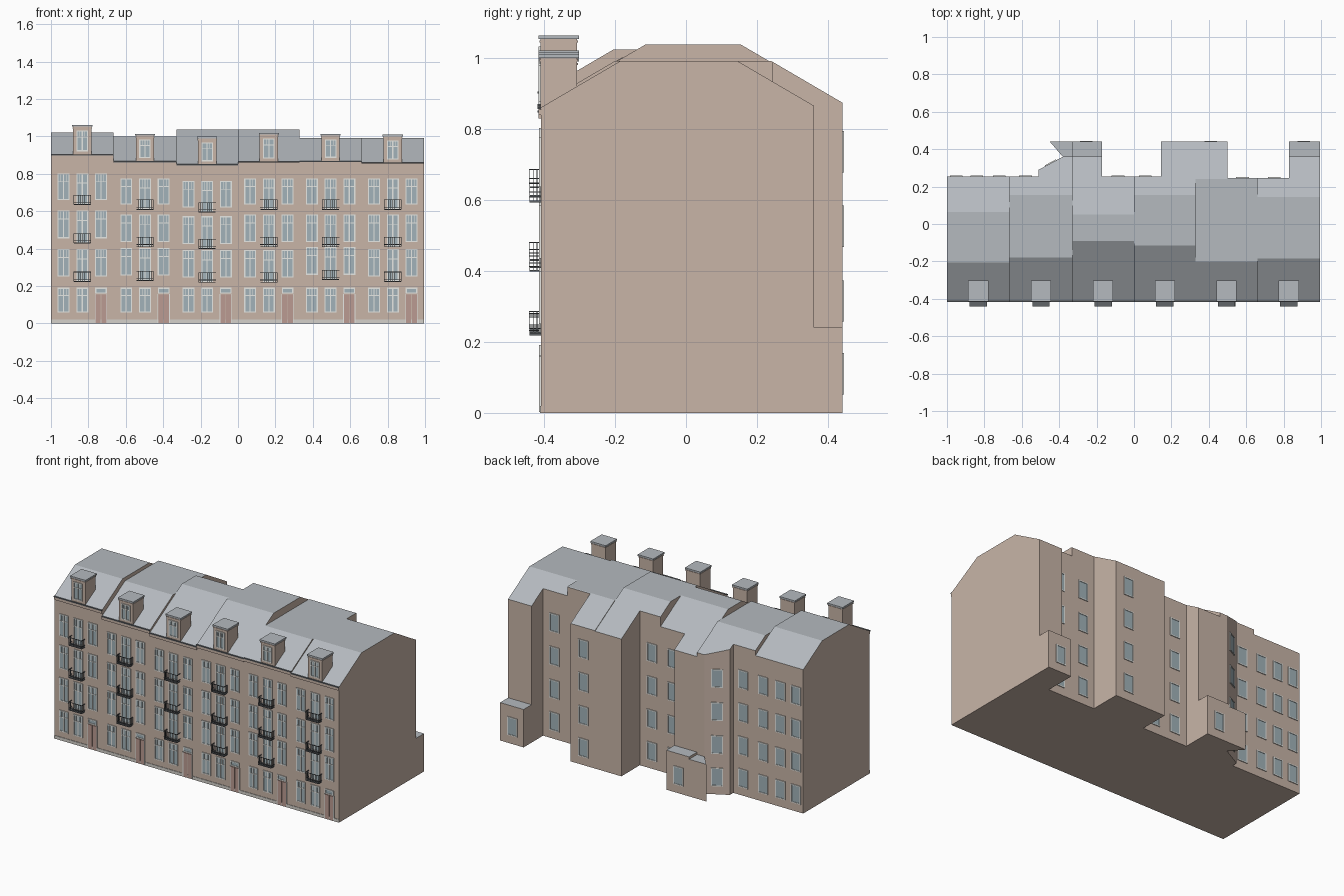
import bpy, bmesh, math
from mathutils import Matrix

if "Cube" in bpy.data.objects:
    bpy.data.objects.remove(bpy.data.objects["Cube"])

def material(name, r, g, b):
    m = bpy.data.materials.new(name)
    m.diffuse_color = (r, g, b, 1)
    m.use_nodes = True
    m.node_tree.nodes["Principled BSDF"].inputs["Base Color"].default_value = m.diffuse_color
    return m

BRICK = material("brick", .58, .46, .39)
ROOF = material("slate", .46, .49, .52)
GLASS = material("glass", .36, .45, .49)
FRAME = material("frame_paint", .80, .81, .78)
DOOR = material("door_paint", .50, .33, .29)
IRON = material("iron", .12, .13, .14)
STONE = material("stone", .66, .64, .60)

FRONT, SLOPE = -.408, .585
EDGES = [-1, -.665, -.33, 0, .33, .66, .995]
# per house: roof top z, front and back edge of the flat, dormer top, three balcony heights
HOUSES = [(1.022, -.205, .065, 1.063, (.225, .43, .635)),
          (1.000, -.180, .155, 1.015, (.23, .41, .61)),
          (1.036, -.090, .050, 1.000, (.22, .40, .595)),
          (1.036, -.115, .155, 1.020, (.22, .41, .61)),
          (.990, -.200, .240, 1.015, (.235, .41, .61)),
          (.990, -.185, .145, 1.010, (.225, .41, .61))]

parts = {}
def box(part, mat, x, y, z, sx, sy, sz, frame=Matrix()):
    bm, _ = parts.setdefault(part, (bmesh.new(), mat))
    m = frame @ Matrix.Translation((x, y, z)) @ Matrix.Diagonal((sx, sy, sz, 1))
    bmesh.ops.create_cube(bm, size=1, matrix=m)

def prism(name, pts, direction, to3d):
    """Extrude a 2D outline into a closed solid."""
    bm = bmesh.new()
    f = bm.faces.new([bm.verts.new(to3d(*p)) for p in pts])
    ext = bmesh.ops.extrude_face_region(bm, geom=[f])
    vs = [v for v in ext["geom"] if isinstance(v, bmesh.types.BMVert)]
    bmesh.ops.translate(bm, vec=direction, verts=vs)
    bmesh.ops.recalc_face_normals(bm, faces=bm.faces)
    me = bpy.data.meshes.new(name)
    bm.to_mesh(me)
    bm.free()
    ob = bpy.data.objects.new(name, me)
    bpy.context.collection.objects.link(ob)
    return ob

def paint(ob):
    """Brick walls, slate on everything facing up."""
    ob.data.materials.clear()
    ob.data.materials.append(BRICK)
    ob.data.materials.append(ROOF)
    for p in ob.data.polygons:
        p.material_index = 1 if p.normal.z > .2 else 0

def at(x, y, angle=0):
    """Local wall frame: x along the wall, -y outwards."""
    return Matrix.Translation((x, y, 0)) @ Matrix.Rotation(angle, 4, 'Z')

def window(frame, z0, z1, w, tag, split=True):
    h, zc, t = z1 - z0, (z0 + z1) / 2, .006
    box(tag + "_glass", GLASS, 0, 0, zc, w, .004, h, frame)
    bars = [(-w / 2, zc, t, h), (w / 2, zc, t, h), (0, z0, w + t, t), (0, z1, w + t, t)]
    if split:
        bars += [(0, zc, t, h), (0, z0 + h * .7, w, t * .8)]
        bars += [(s * w / 4, z0 + h * .85, .002, h * .3) for s in (-1, 1)]
    for x, z, sx, sz in bars:
        box(tag + "_frames", FRAME, x, -.001, z, sx, .008, sz, frame)

def balcony(x, z):
    w, d, h, y = .09, .033, .05, FRONT
    box("balconies", IRON, x, y - d / 2, z, w, d, .005)
    for zz in (z + .012, z + h):
        box("balconies", IRON, x, y - d + .001, zz, w, .003, .003)
        for s in (-1, 1):
            box("balconies", IRON, x + s * w / 2, y - d / 2, zz, .003, d, .003)
    for i in range(9):
        box("balconies", IRON, x - w / 2 + w * i / 8, y - d + .001, z + h / 2, .002, .002, h)
    for s in (-1, 1):
        for k in (0, 1, 2):
            box("balconies", IRON, x + s * w / 2, y - d * k / 3, z + h / 2, .002, .002, h)

# shared footprint that trims the backs of all houses
back = [(-1.1, .255), (-.51, .255), (-.51, .29), (-.38, .36), (-.17, .36), (-.17, .255),
        (.145, .255), (.145, .44), (.5, .44), (.5, .245), (.83, .245), (.83, .36), (1.1, .36)]
cutter = prism("footprint_cutter", [(-1.1, -.6)] + back + [(1.1, -.6)], (0, 0, 1.4),
               lambda x, y: (x, y, -.1))
cutter.hide_render = True

# house bodies: roof profile extruded across the width, trimmed by the footprint
for i, (top, yf, yb, dtop, balc) in enumerate(HOUSES):
    x0, x1 = EDGES[i], EDGES[i + 1]
    xc, w = (x0 + x1) / 2, x1 - x0
    eave = top - SLOPE * (yf - FRONT)
    profile = [(FRONT, 0), (FRONT, eave), (yf, top), (yb, top), (.6, top - SLOPE * (.6 - yb)), (.6, 0)]
    house = prism(f"house_{i + 1}", profile, (w, 0, 0), lambda y, z: (x0, y, z))
    mod = house.modifiers.new("trim", 'BOOLEAN')
    mod.operation, mod.solver, mod.object = 'INTERSECT', 'EXACT', cutter
    bpy.context.view_layer.objects.active = house
    bpy.ops.object.modifier_apply(modifier="trim")
    paint(house)

    # cornice, gutter and plinth
    box("cornices", BRICK, xc, FRONT - .003, eave - .014, w, .008, .016)
    box("gutters", IRON, xc, FRONT - .004, eave - .002, w, .012, .006)
    box("plinth", STONE, xc, FRONT - .001, .01, w, .004, .02)

    # dormer with overhanging cap
    zb = eave - .01
    box("dormers", BRICK, xc, FRONT + .05, (zb + dtop - .01) / 2, .098, .102, dtop - .01 - zb)
    box("dormer_caps", ROOF, xc, FRONT + .05, dtop - .006, .108, .114, .010)
    box("dormer_trim", BRICK, xc, FRONT + .05, dtop - .018, .103, .108, .006)
    window(at(xc, FRONT - .002), zb + .03, dtop - .035, .056, "dormer_window")

    # street front: windows, balconies, door
    for dx in (-.1, 0):
        window(at(xc + dx, FRONT), .06, .188, .058, "front_window")
    for n, z in enumerate(balc):
        head = z + (.17 if n < 2 else .163)
        for dx in (-.1, 0, .1):
            window(at(xc + dx, FRONT), z + (.003 if dx == 0 else .028), head, .058, "front_window")
        balcony(xc, z)
    dxc = xc + .1
    window(at(dxc, FRONT), .163, .188, .056, "fanlight", False)
    for s in (-1, 1):
        box("doors", DOOR, dxc + s * .015, FRONT, .079, .027, .008, .152)
        box("door_frames", FRAME, dxc + s * .031, FRONT, .08, .004, .010, .156)

bpy.data.objects.remove(cutter)

# low back extensions
for name, pts, h in (
        ("extension_right", [(.83, .359), (.995, .359), (.995, .44), (.83, .44)], .24),
        ("extension_middle", [(-.33, .359), (-.17, .359), (-.17, .44), (-.33, .44)], .25),
        ("extension_corner", [(-.33, .359), (-.33, .44), (-.45, .44), (-.38, .359)], .235)):
    paint(prism(name, pts, (0, 0, h), lambda x, y: (x, y, 0)))

# back windows, one column per entry on four floors
FLOORS = (.11, .315, .525, .735)
columns = [(-.95, .255), (-.84, .255), (-.72, .255), (-.58, .255), (-.085, .255), (.06, .255),
           (.41, .44), (.58, .245), (.75, .245)]
frames = [at(x, y, math.pi) for x, y in columns] + [at(-.445, .325, math.pi + .494)]
for f in frames:
    for z in FLOORS:
        window(f, z - .055, z + .055, .062, "back_window", False)
for x in (-.255, .908):
    window(at(x, .44, math.pi), .055, .165, .062, "back_window", False)

# turn the collected boxes into one object per part
for name, (bm, mat) in parts.items():
    me = bpy.data.meshes.new(name)
    bm.to_mesh(me)
    bm.free()
    me.materials.append(mat)
    bpy.context.collection.objects.link(bpy.data.objects.new(name, me))
